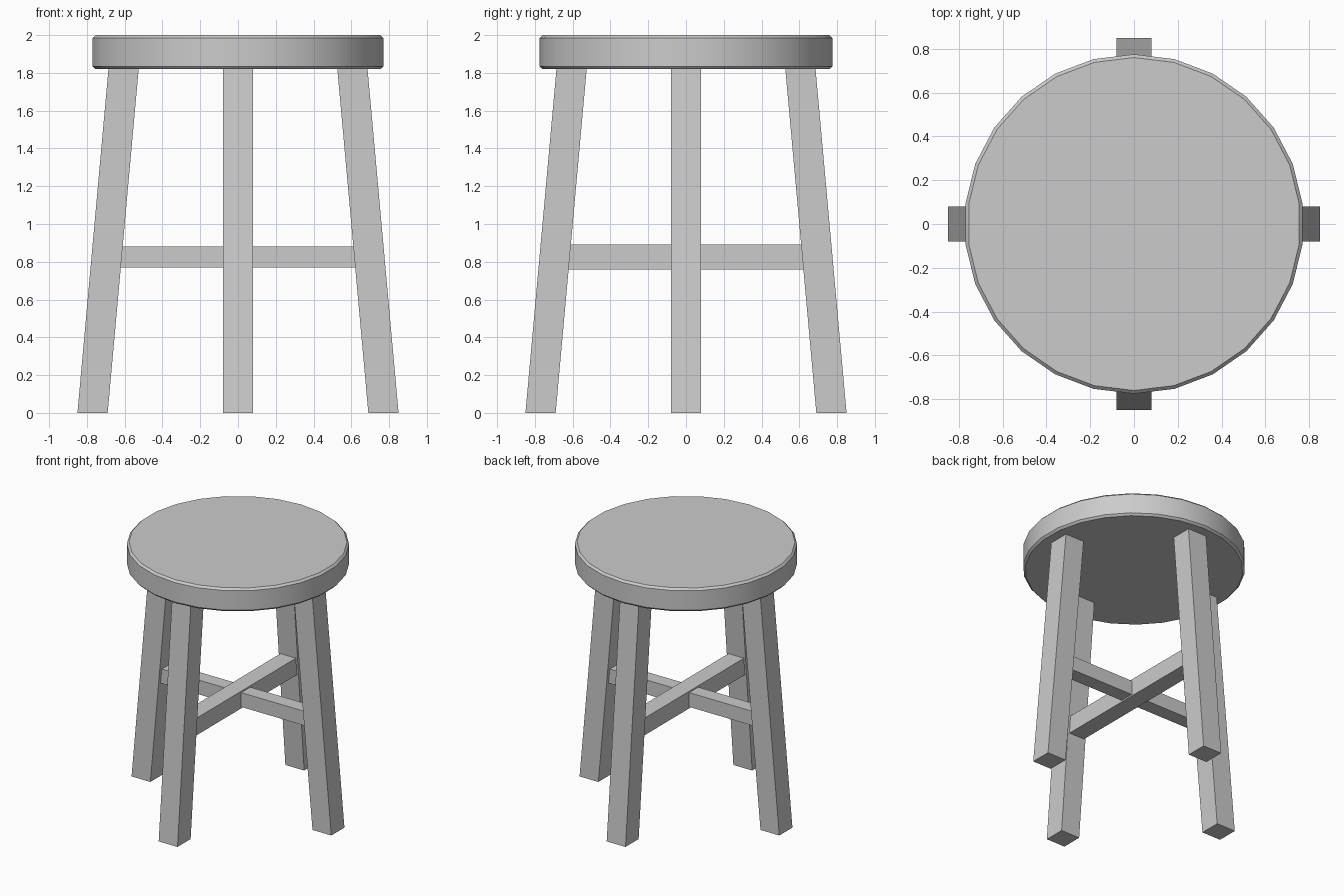
import bpy, bmesh
from math import sin, cos, pi

if "Cube" in bpy.data.objects:
    bpy.data.objects.remove(bpy.data.objects["Cube"])


def make_object(name, bm):
    bmesh.ops.recalc_face_normals(bm, faces=bm.faces)
    mesh = bpy.data.meshes.new(name)
    bm.to_mesh(mesh)
    bm.free()
    obj = bpy.data.objects.new(name, mesh)
    bpy.context.collection.objects.link(obj)
    return obj


def box(bm, x0, x1, y0, y1, z0, z1, shear=0.0):
    """Box whose top end is shifted sideways in x by shear."""
    bmesh.ops.create_cube(bm, size=1)
    for v in bm.verts:
        top = v.co.z > 0
        v.co.x = (x1 if v.co.x > 0 else x0) + (shear if top else 0)
        v.co.y = y1 if v.co.y > 0 else y0
        v.co.z = z1 if top else z0


# Seat: 26-sided disc with chamfered rims, a vertex facing front and back
SIDES = 26
profile = [(0.76, 1.82), (0.775, 1.835), (0.775, 1.985), (0.76, 2.0)]
bm = bmesh.new()
rings = [[bm.verts.new((r * sin(2 * pi * i / SIDES), r * cos(2 * pi * i / SIDES), z))
          for i in range(SIDES)] for r, z in profile]
for a, b in zip(rings, rings[1:]):
    for i in range(SIDES):
        j = (i + 1) % SIDES
        bm.faces.new((a[i], a[j], b[j], b[i]))
bm.faces.new(rings[0])
bm.faces.new(rings[-1])
seat = make_object("seat", bm)
bpy.context.view_layer.objects.active = seat
seat.select_set(True)
bpy.ops.object.shade_smooth_by_angle(angle=pi / 6)
seat.select_set(False)

# Legs: four slanted square posts, one per side
for i, side in enumerate(("right", "back", "left", "front")):
    bm = bmesh.new()
    box(bm, 0.69, 0.85, -0.08, 0.08, 0.0, 1.83, shear=-0.165)
    leg = make_object(side + "_leg", bm)
    leg.rotation_euler.z = i * pi / 2

# Crossed stretchers, the front-to-back one slightly thicker
for name, half, turn in (("side_stretcher", 0.055, 0), ("front_back_stretcher", 0.066, pi / 2)):
    bm = bmesh.new()
    box(bm, -0.64, 0.64, -half, half, 0.825 - half, 0.825 + half)
    make_object(name, bm).rotation_euler.z = turn
